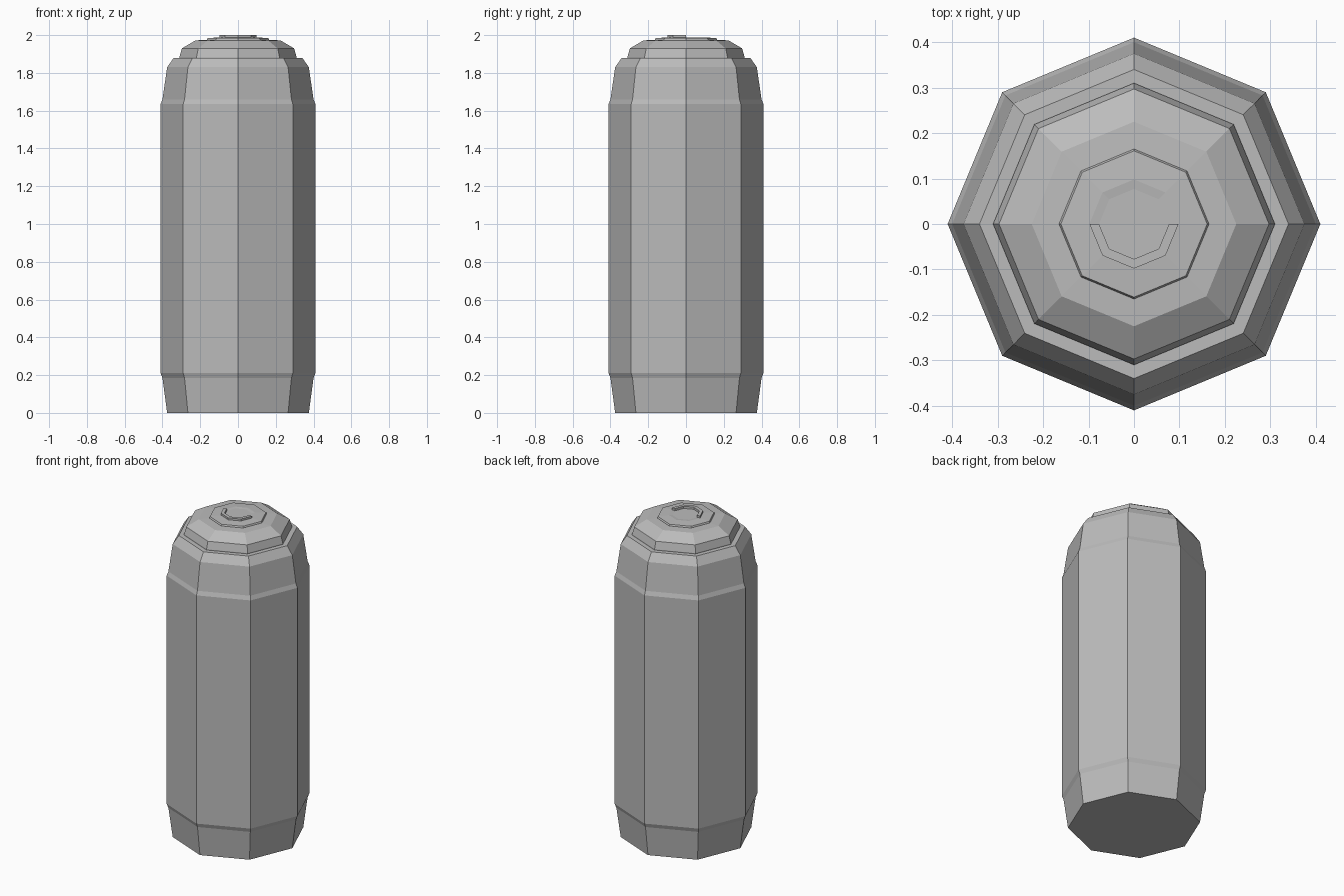
import bpy
import bmesh
from math import cos, sin, pi

cube = bpy.data.objects.get("Cube")
if cube:
    bpy.data.objects.remove(cube)

SIDES = 8

metal = bpy.data.materials.new("plain_grey")
metal.use_nodes = True
grey = (0.5, 0.5, 0.5, 1)
metal.diffuse_color = grey
metal.node_tree.nodes["Principled BSDF"].inputs["Base Color"].default_value = grey


def ring(bm, radius, z, steps):
    return [bm.verts.new((radius * cos(2 * pi * i / SIDES),
                          radius * sin(2 * pi * i / SIDES), z)) for i in steps]


def finish(name, bm):
    bmesh.ops.recalc_face_normals(bm, faces=bm.faces)
    mesh = bpy.data.meshes.new(name)
    bm.to_mesh(mesh)
    bm.free()
    mesh.materials.append(metal)
    obj = bpy.data.objects.new(name, mesh)
    bpy.context.collection.objects.link(obj)
    return obj


def lathe(name, profile):
    """Closed eight-sided solid from (radius, height) pairs, bottom to top."""
    bm = bmesh.new()
    rings = [ring(bm, r, z, range(SIDES)) for r, z in profile]
    for low, high in zip(rings, rings[1:]):
        for i in range(SIDES):
            j = (i + 1) % SIDES
            bm.faces.new((low[i], low[j], high[j], high[i]))
    bm.faces.new(rings[0])
    bm.faces.new(rings[-1])
    return finish(name, bm)


def half_ring(name, section):
    """Front half of an eight-sided band swept from a closed section."""
    bm = bmesh.new()
    steps = range(SIDES // 2, SIDES + 1)
    loops = [ring(bm, r, z, steps) for r, z in section]
    for a, b in zip(loops, loops[1:] + loops[:1]):
        for i in range(len(a) - 1):
            bm.faces.new((a[i], a[i + 1], b[i + 1], b[i]))
    bm.faces.new([loop[0] for loop in loops])
    bm.faces.new([loop[-1] for loop in loops])
    return finish(name, bm)


# Main body with tapered foot and shoulder
lathe("body", [(0.375, 0), (0.40, 0.185), (0.41, 0.21), (0.41, 1.635),
               (0.40, 1.66), (0.375, 1.83), (0.34, 1.88)])

# Stepped lid
lathe("lid", [(0.31, 1.87), (0.31, 1.885), (0.297, 1.93), (0.225, 1.972), (0.165, 1.975)])

# Raised centre plate
lathe("centre_plate", [(0.165, 1.97), (0.165, 1.976), (0.161, 1.984), (0.098, 1.988), (0.077, 1.986)])

# Raised lip on the front half of the plate
half_ring("front_lip", [(0.098, 1.98), (0.098, 2.0), (0.077, 2.0), (0.077, 1.98)])
